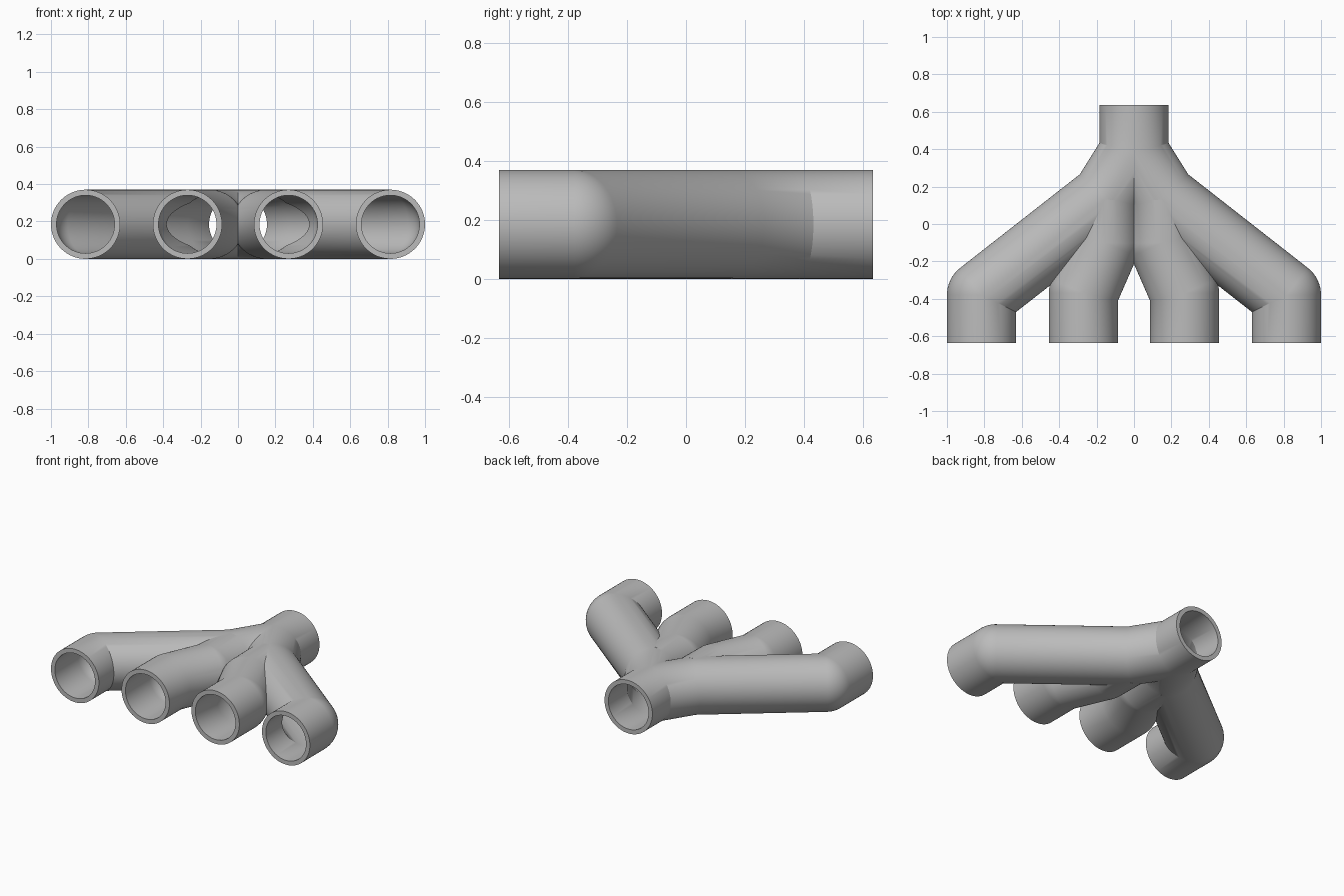
import bpy, bmesh, math
from mathutils import Vector

OUTER, BORE, SIDES, FAN = 0.185, 0.155, 64, 8
HALF_LENGTH = 0.635

if "Cube" in bpy.data.objects:
    bpy.data.objects.remove(bpy.data.objects["Cube"], do_unlink=True)

grey = bpy.data.materials.new("plain_grey")
grey.use_nodes = True
grey.diffuse_color = (0.5, 0.5, 0.5, 1)
grey.node_tree.nodes["Principled BSDF"].inputs["Base Color"].default_value = (0.5, 0.5, 0.5, 1)


def side(d):
    return Vector((-d.y, d.x))


def path_rings(points, radius):
    """Rings along a flat path: ball-shaped outside of each bend, mitred inside."""
    pts = [Vector(p) for p in points]
    dirs = [(b - a).normalized() for a, b in zip(pts, pts[1:])]
    angles = [2 * math.pi * i / SIDES for i in range(SIDES)]

    def ring(p, pick):
        out = []
        for a in angles:
            c = radius * math.cos(a)
            q = p + pick(c) * c
            out.append((q.x, q.y, OUTER + radius * math.sin(a)))
        return out

    rings = [ring(pts[0], lambda c: side(dirs[0]))]
    for p, d1, d2 in zip(pts[1:-1], dirs, dirs[1:]):
        n1, n2 = side(d1), side(d2)
        mitre = (n1 + n2).normalized()
        mitre = mitre / mitre.dot(n1)
        left_turn = d1.x * d2.y - d1.y * d2.x > 0
        for k in range(FAN + 1):
            n = n1.lerp(n2, k / FAN).normalized()
            rings.append(ring(p, lambda c: n if (c < 0) == left_turn else mitre))
    rings.append(ring(pts[-1], lambda c: side(dirs[-1])))
    return rings


def pipe(name, points, radius):
    bm = bmesh.new()
    loops = [[bm.verts.new(v) for v in r] for r in path_rings(points, radius)]
    for r1, r2 in zip(loops, loops[1:]):
        for i in range(SIDES):
            j = (i + 1) % SIDES
            bm.faces.new((r1[i], r1[j], r2[j], r2[i]))
    bm.faces.new(loops[0])
    bm.faces.new(loops[-1])
    bmesh.ops.remove_doubles(bm, verts=bm.verts, dist=1e-5)
    bmesh.ops.recalc_face_normals(bm, faces=bm.faces)
    mesh = bpy.data.meshes.new(name)
    bm.to_mesh(mesh)
    bm.free()
    mesh.materials.append(grey)
    obj = bpy.data.objects.new(name, mesh)
    bpy.context.collection.objects.link(obj)
    return obj


def long_run(end):
    return [(0.815, -end), (0.815, -0.38), (0.15, 0.14), (0, 0.38), (0, end)]


def short_run(end):
    return [(0.27, -end), (0.27, -0.37), (0.152, -0.1), (0.148, 0.13)]


# Right half of the manifold: both runs joined, then bored out
manifold = pipe("pipe_manifold", long_run(HALF_LENGTH), OUTER)
bored = HALF_LENGTH + 0.05
helpers = [
    (pipe("short_run", short_run(HALF_LENGTH), OUTER), 'UNION'),
    (pipe("long_bore", long_run(bored), BORE), 'DIFFERENCE'),
    (pipe("short_bore", short_run(bored), BORE), 'DIFFERENCE'),
]
for helper, operation in helpers:
    helper.hide_render = True
    mod = manifold.modifiers.new(helper.name, 'BOOLEAN')
    mod.operation, mod.solver, mod.object = operation, 'EXACT', helper

# Cut at the centre plane and mirror to the other side
mirror = manifold.modifiers.new("mirror", 'MIRROR')
mirror.use_axis[0] = True
mirror.use_bisect_axis[0] = True
mirror.merge_threshold = 0.0005

# Bake the modifiers and remove the helpers
bpy.context.view_layer.update()
graph = bpy.context.evaluated_depsgraph_get()
baked = bpy.data.meshes.new_from_object(manifold.evaluated_get(graph))
manifold.modifiers.clear()
manifold.data = baked
for helper, _ in helpers:
    bpy.data.objects.remove(helper, do_unlink=True)

bpy.ops.object.select_all(action='DESELECT')
manifold.select_set(True)
bpy.context.view_layer.objects.active = manifold
bpy.ops.object.shade_smooth_by_angle(angle=math.radians(25))
